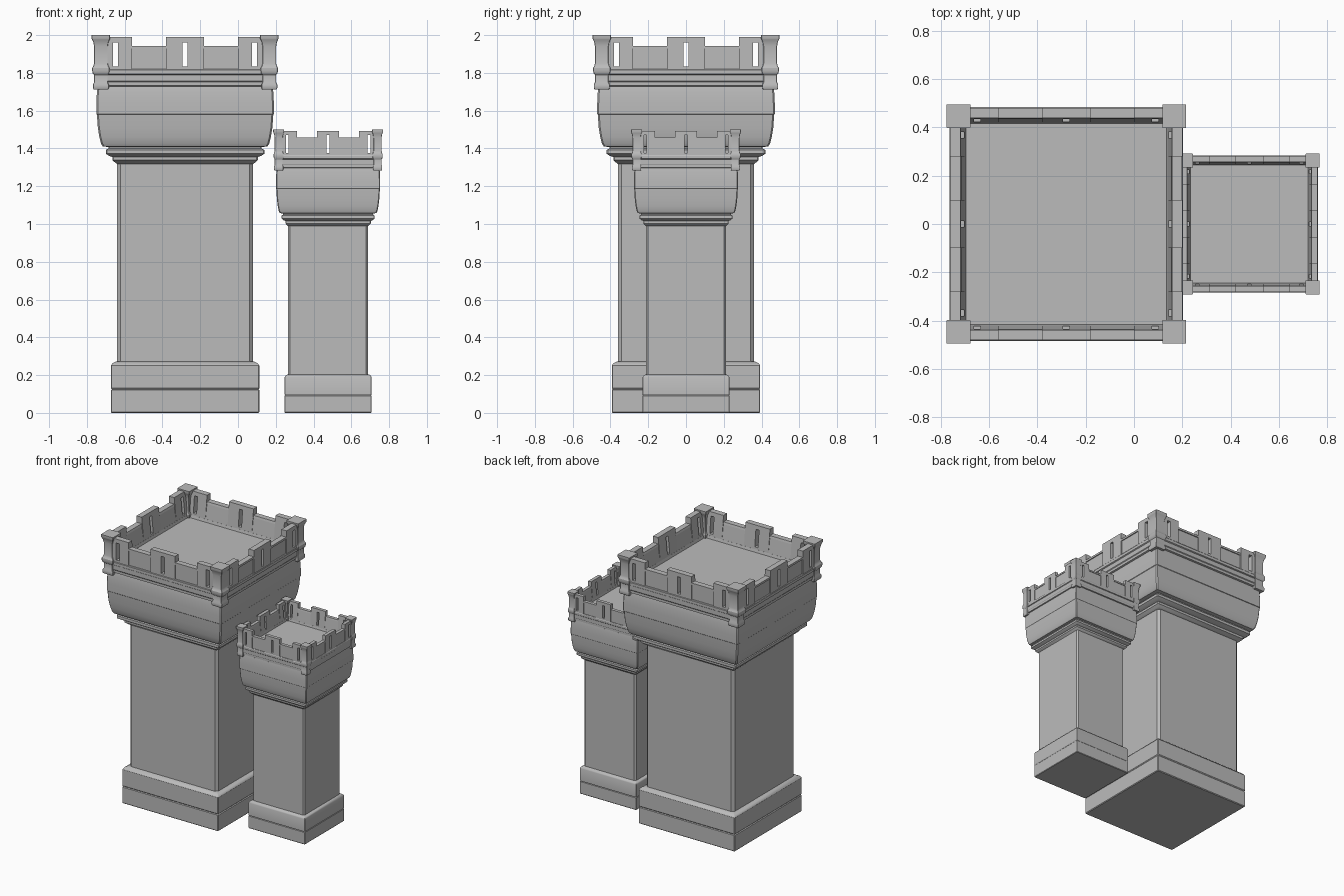
import bpy, bmesh, math
from mathutils import Matrix

cube = bpy.data.objects.get("Cube")
if cube:
    bpy.data.objects.remove(cube, do_unlink=True)

stone = bpy.data.materials.new("grey_stone")
stone.use_nodes = True
GREY = (0.5, 0.5, 0.5, 1)
stone.diffuse_color = GREY
stone.node_tree.nodes["Principled BSDF"].inputs["Base Color"].default_value = GREY


def finish(name, bm, place):
    """Turn a bmesh into a placed, smooth-by-angle stone object."""
    bmesh.ops.recalc_face_normals(bm, faces=bm.faces)
    bm.transform(place)
    mesh = bpy.data.meshes.new(name)
    bm.to_mesh(mesh)
    bm.free()
    mesh.materials.append(stone)
    ob = bpy.data.objects.new(name, mesh)
    bpy.context.collection.objects.link(ob)
    bpy.ops.object.select_all(action='DESELECT')
    ob.select_set(True)
    bpy.context.view_layer.objects.active = ob
    bpy.ops.object.shade_smooth_by_angle(angle=math.radians(30))


def square_loft(bm, rings, chamfer, cx=0, cy=0):
    """Stack of chamfered squares given as (half width, height)."""
    loops = []
    for h, z in rings:
        corner = [(h, -h + chamfer), (h, h - chamfer), (h - chamfer, h), (chamfer - h, h),
                  (-h, h - chamfer), (-h, chamfer - h), (chamfer - h, -h), (h - chamfer, -h)]
        loops.append([bm.verts.new((cx + x, cy + y, z)) for x, y in corner])
    for a, b in zip(loops, loops[1:]):
        for i in range(8):
            j = (i + 1) % 8
            bm.faces.new((a[i], a[j], b[j], b[i]))
    bm.faces.new(loops[0][::-1])
    bm.faces.new(loops[-1])


def wall_block(bm, x0, x1, z0, z1, out, inner_low, inner_high):
    """Length of wall on the front side, with a leaning inner face."""
    section = [(-out, z0), (-inner_low, z0), (-inner_high, z1), (-out, z1)]
    a = [bm.verts.new((x0, y, z)) for y, z in section]
    b = [bm.verts.new((x1, y, z)) for y, z in section]
    bm.faces.new(a)
    bm.faces.new(b[::-1])
    for i in range(4):
        j = (i + 1) % 4
        bm.faces.new((a[i], b[i], b[j], a[j]))


def merlon(bm, x0, x1, slit):
    """Raised wall block pierced by a narrow slit."""
    w, lo, hi, top = 0.013, 1.835, 1.96, 1.99
    wall_block(bm, x0, slit - w, 1.815, top, 0.48, 0.42, 0.438)
    wall_block(bm, slit + w, x1, 1.815, top, 0.48, 0.42, 0.438)
    wall_block(bm, slit - w, slit + w, 1.815, lo, 0.48, 0.42, 0.422)
    wall_block(bm, slit - w, slit + w, hi, top, 0.48, 0.435, 0.438)


PLINTH_LOW = [(0.388, 0), (0.393, 0.005), (0.393, 0.12), (0.388, 0.125)]
PLINTH_HIGH = [(0.388, 0.125), (0.393, 0.131), (0.393, 0.25), (0.385, 0.262), (0.366, 0.272)]
SHAFT = [(0.36, 0.26), (0.36, 1.33)]
MOULDING = [(0.36, 1.318), (0.37, 1.325), (0.385, 1.338), (0.385, 1.355),
            (0.402, 1.36), (0.42, 1.372), (0.42, 1.392), (0.405, 1.4), (0.405, 1.42)]
CORBEL = [(0.405, 1.408), (0.435, 1.41), (0.445, 1.425), (0.454, 1.46), (0.462, 1.51),
          (0.467, 1.58), (0.470, 1.583), (0.470, 1.64), (0.467, 1.70), (0.461, 1.73)]
CORNICE = [(0.461, 1.728), (0.472, 1.733), (0.472, 1.752), (0.476, 1.757), (0.476, 1.79),
           (0.483, 1.795), (0.483, 1.815), (0.479, 1.82), (0.42, 1.82), (0.415, 1.80)]
POST = [(0.038, 1.712), (0.042, 1.72), (0.042, 1.738), (0.036, 1.75), (0.036, 1.79),
        (0.043, 1.798), (0.046, 1.812), (0.046, 1.826), (0.04, 1.836), (0.036, 1.85),
        (0.036, 1.94), (0.04, 1.962), (0.046, 1.976), (0.049, 1.982), (0.049, 2.0)]


def tower(label, x, width, height):
    place = Matrix.Translation((x, 0, 0)) @ Matrix.Diagonal((width, width, height, 1))

    # Plinth, shaft, mouldings and overhanging head
    for part, rings, chamfer in (("lower_plinth", PLINTH_LOW, 0.004),
                                 ("upper_plinth", PLINTH_HIGH, 0.004),
                                 ("shaft", SHAFT, 0.018), ("moulding", MOULDING, 0.006),
                                 ("corbel", CORBEL, 0.008), ("cornice_and_floor", CORNICE, 0.004)):
        bm = bmesh.new()
        square_loft(bm, rings, chamfer)
        finish(label + "_" + part, bm, place)

    # Battlements, one side turned to all four
    for i, side in enumerate(("front", "left", "back", "right")):
        bm = bmesh.new()
        merlon(bm, -0.1, 0.1, 0)
        for s in (-1, 1):
            a, b = sorted((s * 0.28, s * 0.42))
            merlon(bm, a, b, s * 0.368)
            a, b = sorted((s * 0.1, s * 0.28))
            wall_block(bm, a, b, 1.815, 1.93, 0.472, 0.42, 0.438)
            wall_block(bm, a, b, 1.928, 1.943, 0.479, 0.434, 0.438)
        finish(f"{label}_{side}_battlement", bm, place @ Matrix.Rotation(i * math.pi / 2, 4, 'Z'))

    # Corner posts
    bm = bmesh.new()
    for sx in (-1, 1):
        for sy in (-1, 1):
            square_loft(bm, POST, 0.002, sx * 0.446, sy * 0.446)
    finish(label + "_corner_posts", bm, place)


tower("large_tower", -0.28, 1.0, 1.0)
tower("small_tower", 0.477, 0.587, 0.75)
